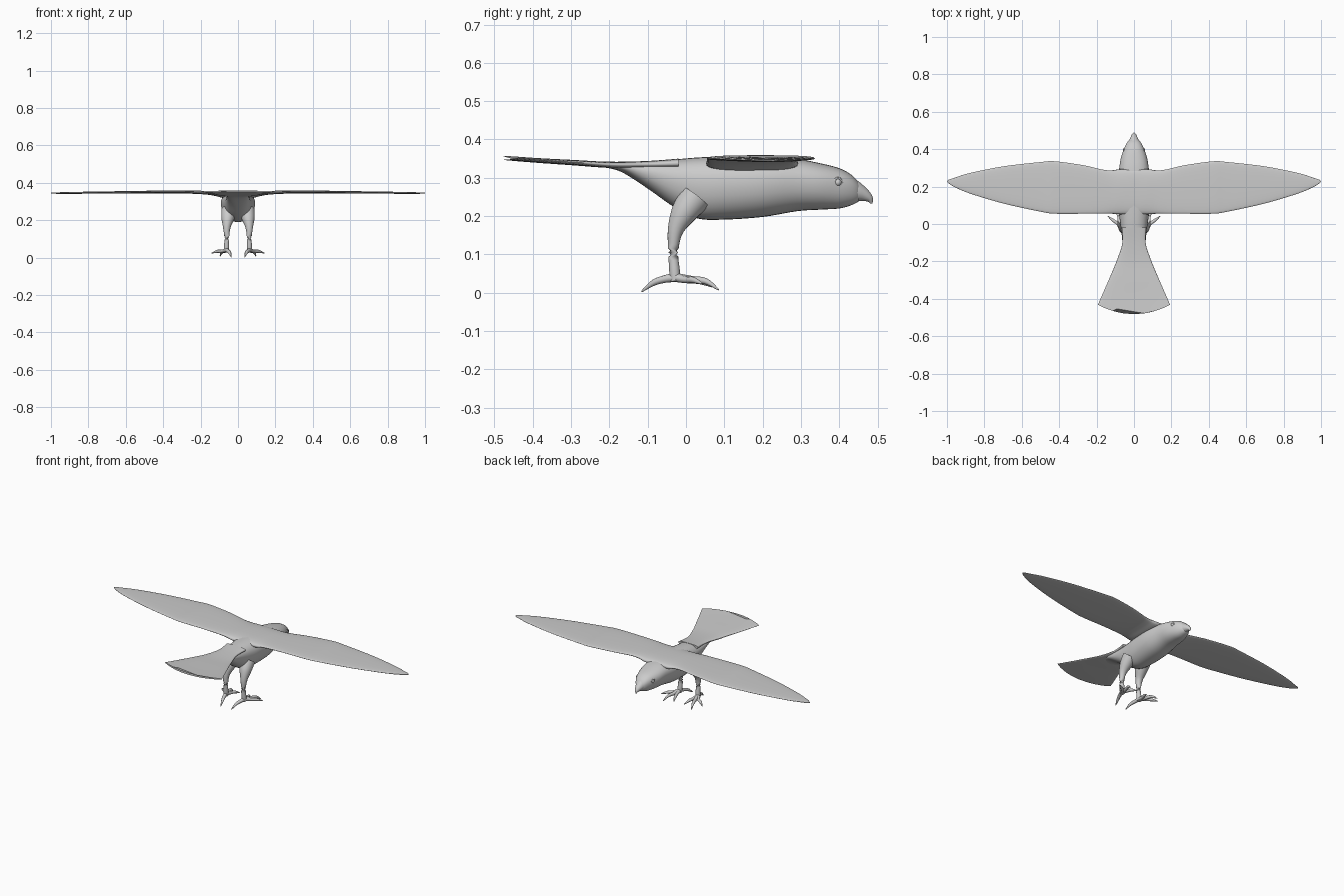
import bpy, bmesh, math
from mathutils import Vector


def spline(rows, steps=5):
    """Catmull-Rom interpolation of tuples."""
    out = []
    for i in range(len(rows) - 1):
        p0, p1 = rows[max(i - 1, 0)], rows[i]
        p2, p3 = rows[i + 1], rows[min(i + 2, len(rows) - 1)]
        for s in range(steps):
            t = s / steps
            out.append(tuple(
                b + 0.5 * t * (c - a + t * (2 * a - 5 * b + 4 * c - d + t * (3 * (b - c) + d - a)))
                for a, b, c, d in zip(p0, p1, p2, p3)))
    out.append(rows[-1])
    return out


def section(n, power):
    """Unit superellipse points."""
    pts = []
    for i in range(n):
        a = 2 * math.pi * i / n
        c, s = math.cos(a), math.sin(a)
        pts.append((math.copysign(abs(c) ** (2 / power), c),
                    math.copysign(abs(s) ** (2 / power), s)))
    return pts


def loft(name, rings, angle=50):
    bm = bmesh.new()
    loops = [[bm.verts.new(p) for p in ring] for ring in rings]
    n = len(loops[0])
    for a, b in zip(loops, loops[1:]):
        for i in range(n):
            j = (i + 1) % n
            bm.faces.new((a[i], a[j], b[j], b[i]))
    bm.faces.new(loops[0])
    bm.faces.new(loops[-1])
    bmesh.ops.recalc_face_normals(bm, faces=bm.faces[:])
    mesh = bpy.data.meshes.new(name)
    bm.to_mesh(mesh)
    bm.free()
    ob = bpy.data.objects.new(name, mesh)
    bpy.context.collection.objects.link(ob)
    smooth(ob, angle)
    return ob


def smooth(ob, angle=50):
    bpy.ops.object.select_all(action='DESELECT')
    ob.select_set(True)
    bpy.context.view_layer.objects.active = ob
    bpy.ops.object.shade_smooth_by_angle(angle=math.radians(angle))


def tube(name, pts, n=14):
    """Tapered round limb through (x, y, z, radius) points."""
    rows = spline(pts)
    rings = []
    for i, r in enumerate(rows):
        d = (Vector(rows[min(i + 1, len(rows) - 1)][:3]) - Vector(rows[max(i - 1, 0)][:3])).normalized()
        q = Vector((0, 0, 1)).rotation_difference(d)
        rings.append([Vector(r[:3]) + q @ Vector((u * r[3], v * r[3], 0)) for u, v in section(n, 2)])
    return loft(name, rings, 80)


# Body and head: y, top z, bottom z, half width
body = [(-0.22, 0.338, 0.328, 0.055), (-0.17, 0.341, 0.316, 0.058), (-0.10, 0.344, 0.272, 0.061),
        (-0.03, 0.348, 0.223, 0.068), (0.03, 0.353, 0.194, 0.076), (0.10, 0.356, 0.191, 0.085),
        (0.20, 0.356, 0.198, 0.090), (0.29, 0.349, 0.213, 0.079), (0.35, 0.338, 0.217, 0.070),
        (0.40, 0.325, 0.220, 0.054), (0.43, 0.309, 0.228, 0.040), (0.448, 0.291, 0.237, 0.026),
        (0.456, 0.275, 0.246, 0.012)]
rings = []
for y, top, low, w in spline(body):
    zc, h = (top + low) / 2, (top - low) / 2
    rings.append([(w * u * (1 + 0.12 * v), y, zc + h * v) for u, v in section(32, 2.3)])
loft("body", rings, 80)

# Hooked beak
tube("beak", [(0, 0.42, 0.272, 0.034), (0, 0.445, 0.263, 0.027), (0, 0.465, 0.255, 0.018),
              (0, 0.479, 0.245, 0.010), (0, 0.484, 0.233, 0.003)])

# Wings: x, leading y, trailing y, mid z, half thickness
half = [(0.0, 0.29, 0.055, 0.342, 0.016), (0.07, 0.293, 0.052, 0.338, 0.020),
        (0.12, 0.287, 0.055, 0.343, 0.014), (0.17, 0.291, 0.055, 0.347, 0.010),
        (0.27, 0.314, 0.055, 0.350, 0.008), (0.42, 0.335, 0.055, 0.351, 0.008),
        (0.50, 0.331, 0.066, 0.350, 0.007), (0.70, 0.308, 0.110, 0.348, 0.006),
        (0.88, 0.272, 0.164, 0.346, 0.005), (0.96, 0.247, 0.198, 0.345, 0.004),
        (0.988, 0.238, 0.215, 0.345, 0.003), (0.999, 0.230, 0.224, 0.345, 0.002)]
rows = [(-r[0],) + r[1:] for r in half[:0:-1]] + half
rings = []
for x, lead, trail, zc, h in spline(rows):
    yc, c = (lead + trail) / 2, (lead - trail) / 2
    rings.append([(x, yc + c * u, zc + h * v) for u, v in section(28, 2.6)])
loft("wings", rings)

# Fanned tail: y, half width, mid z, half thickness, end curve
tail = [(-0.02, 0.066, 0.338, 0.012, 0), (-0.10, 0.062, 0.335, 0.009, 0),
        (-0.20, 0.090, 0.334, 0.008, 0.01), (-0.30, 0.127, 0.340, 0.007, 0.02),
        (-0.40, 0.164, 0.346, 0.006, 0.035), (-0.482, 0.193, 0.352, 0.005, 0.05)]
rings = []
for y, w, zc, h, bend in spline(tail):
    rings.append([(w * u, y + bend * u * u, zc + h * v) for u, v in section(40, 3)])
loft("tail", rings)

# Toes: mid point, knuckle and claw tip, on the right-hand side
toes = {
    "outer_toe": [(0.085, 0.000, 0.034, 0.009), (0.112, 0.020, 0.033, 0.008), (0.140, 0.042, 0.024, 0.002)],
    "middle_toe": [(0.073, 0.015, 0.034, 0.010), (0.085, 0.052, 0.030, 0.008), (0.096, 0.085, 0.008, 0.002)],
    "inner_toe": [(0.055, 0.010, 0.034, 0.009), (0.046, 0.038, 0.030, 0.008), (0.035, 0.068, 0.016, 0.002)],
    "back_toe": [(0.055, -0.055, 0.036, 0.010), (0.045, -0.085, 0.026, 0.008), (0.036, -0.116, 0.003, 0.002)],
}
for side, s in (("left", -1), ("right", 1)):
    def flip(pts):
        return [(s * p[0],) + p[1:] for p in pts]

    # Leg with feathered thigh
    tube(side + "_leg", flip([(0.048, 0.025, 0.250, 0.042), (0.055, -0.006, 0.208, 0.034),
                              (0.060, -0.028, 0.160, 0.020), (0.060, -0.033, 0.105, 0.013),
                              (0.061, -0.030, 0.058, 0.014), (0.063, -0.027, 0.030, 0.013)]), 20)
    for toe, pts in toes.items():
        tube(side + "_" + toe, flip([(0.063, -0.027, 0.040, 0.012)] + pts), 10)

    # Eye with raised lid ring
    bpy.ops.mesh.primitive_uv_sphere_add(segments=20, ring_count=12, radius=0.010,
                                         location=(s * 0.050, 0.396, 0.288))
    bpy.context.object.name = side + "_eye"
    smooth(bpy.context.object)
    bpy.ops.mesh.primitive_torus_add(major_radius=0.011, minor_radius=0.003, major_segments=24,
                                     minor_segments=8, location=(s * 0.053, 0.396, 0.288),
                                     rotation=(0, math.pi / 2, -s * 0.35 + s * 0.7))
    bpy.context.object.name = side + "_eyelid"
    smooth(bpy.context.object)
